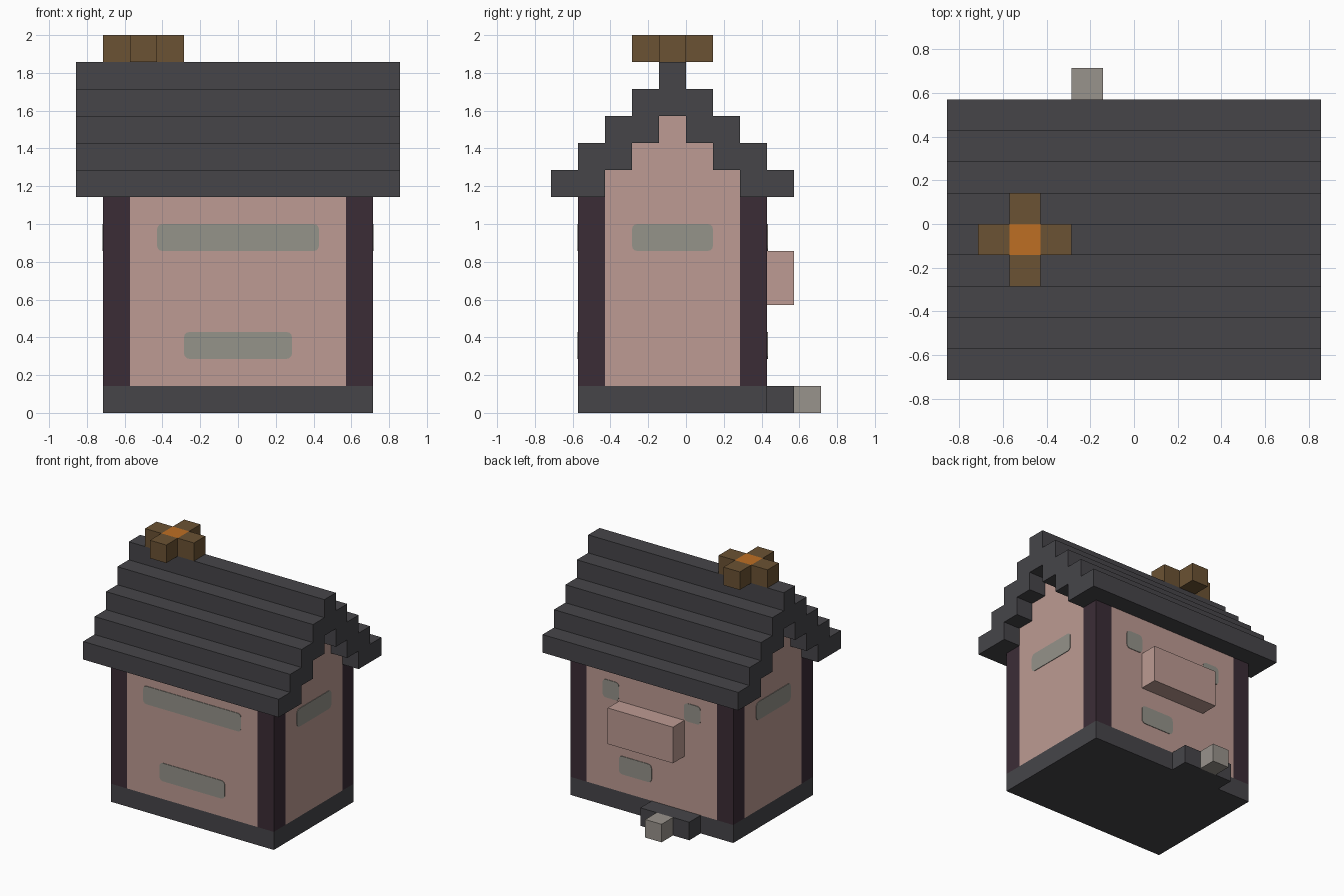
import bpy
import bmesh
from mathutils import Vector

default = bpy.data.objects.get("Cube")
if default:
    bpy.data.objects.remove(default, do_unlink=True)

U = 1 / 7  # size of one block


def material(name, rgb):
    linear = [((c / 255 + 0.055) / 1.055) ** 2.4 for c in rgb] + [1]
    mat = bpy.data.materials.new(name)
    mat.use_nodes = True
    mat.diffuse_color = linear
    mat.node_tree.nodes["Principled BSDF"].inputs["Base Color"].default_value = linear
    return mat


SLATE = material("slate grey", (70, 69, 73))
BEAM = material("dark plum wood", (59, 44, 54))
PLASTER = material("pink plaster", (189, 155, 147))
BRICK = material("brown brick", (107, 82, 51))
EMBER = material("ember orange", (190, 110, 35))
STONE = material("light stone", (153, 147, 140))
GLASS = material("grey green glass", (149, 147, 138))


def finish(bm, name, mat):
    bmesh.ops.recalc_face_normals(bm, faces=bm.faces[:])
    mesh = bpy.data.meshes.new(name)
    bm.to_mesh(mesh)
    bm.free()
    mesh.materials.append(mat)
    obj = bpy.data.objects.new(name, mesh)
    bpy.context.collection.objects.link(obj)
    return obj


def box(name, mat, x, y, z):
    """Block given by (min, max) on each axis, in block units."""
    bm = bmesh.new()
    bmesh.ops.create_cube(bm, size=1)
    for v in bm.verts:
        v.co = Vector([(r[0] + (c + 0.5) * (r[1] - r[0])) * U
                       for c, r in zip(v.co, (x, y, z))])
    return finish(bm, name, mat)


def extrude_x(name, mat, outline, half):
    """Extrude a (y, z) outline along x, both ways from the middle."""
    bm = bmesh.new()
    face = bm.faces.new([bm.verts.new((-half * U, y * U, z * U)) for y, z in outline])
    new = bmesh.ops.extrude_face_region(bm, geom=[face])["geom"]
    bmesh.ops.translate(bm, vec=(2 * half * U, 0, 0),
                        verts=[v for v in new if isinstance(v, bmesh.types.BMVert)])
    return finish(bm, name, mat)


def window(name, axis, side, span, z):
    """Thin plate with rounded corners on a wall facing along the axis."""
    ranges = [span, span, z]
    ranges[axis] = (side - 0.03, side + 0.03)
    obj = box(name, GLASS, *ranges)
    bm = bmesh.new()
    bm.from_mesh(obj.data)
    corners = [e for e in bm.edges
               if abs((e.verts[0].co - e.verts[1].co).normalized()[axis]) > 0.9]
    bmesh.ops.bevel(bm, geom=corners, offset=0.2 * U, segments=3, profile=0.5,
                    affect='EDGES')
    bm.to_mesh(obj.data)
    bm.free()


def stairs(y, z, count):
    return [p for i in range(count) for p in ((y + i, z + i), (y + i, z + i + 1))]


def mirrored(points):
    return [(-1 - y, z) for y, z in reversed(points)]


# Base slab, back step and stepping stone
box("base_slab", SLATE, (-5, 5), (-4, 3), (0, 1))
box("back_step", SLATE, (-3, 0), (3, 4), (0, 1))
box("stepping_stone", STONE, (-2, -1), (4, 5), (0, 1))

# Walls: stepped gables along x, and a block for the long walls
outer, inner = stairs(-5, 8, 5), stairs(-3, 8, 3)
gable = [(-3, 1)] + inner[1:]
extrude_x("gable_walls", PLASTER, gable + mirrored(gable), 5)
box("long_walls", PLASTER, (-4, 4), (-4, 3), (1, 8))
box("back_box", PLASTER, (-2, 2), (3, 4), (4, 6))

# Corner posts
for x, side in ((-5, "right"), (4, "left")):
    for y, end in ((-4, "front"), (2, "back")):
        box(f"{end}_{side}_post", BEAM, (x, x + 1), (y, y + 1), (1, 8))

# Stepped roof
extrude_x("roof", SLATE, outer + mirrored(outer) + inner_loop
          if (inner_loop := mirrored(mirrored(inner)[::1])[::-1]) is None
          else outer + mirrored(outer) + mirrored(inner)[::-1] + inner[::-1], 6)

# Chimney: four bricks around an ember
box("chimney_ember", EMBER, (-4, -3), (-1, 0), (13, 14))
for name, dx, dy in (("right", -1, 0), ("left", 1, 0), ("front", 0, -1), ("back", 0, 1)):
    box(f"chimney_{name}_brick", BRICK, (dx - 4, dx - 3), (dy - 1, dy), (13, 14))

# Windows
window("front_upper_window", 1, -4, (-3, 3), (6, 7))
window("front_lower_window", 1, -4, (-2, 2), (2, 3))
window("back_left_window", 1, 3, (2, 3), (6, 7))
window("back_right_window", 1, 3, (-3, -2), (6, 7))
window("back_lower_window", 1, 3, (0, 2), (2, 3))
window("left_window", 0, 5, (-2, 1), (6, 7))
window("right_window", 0, -5, (-2, 1), (6, 7))
